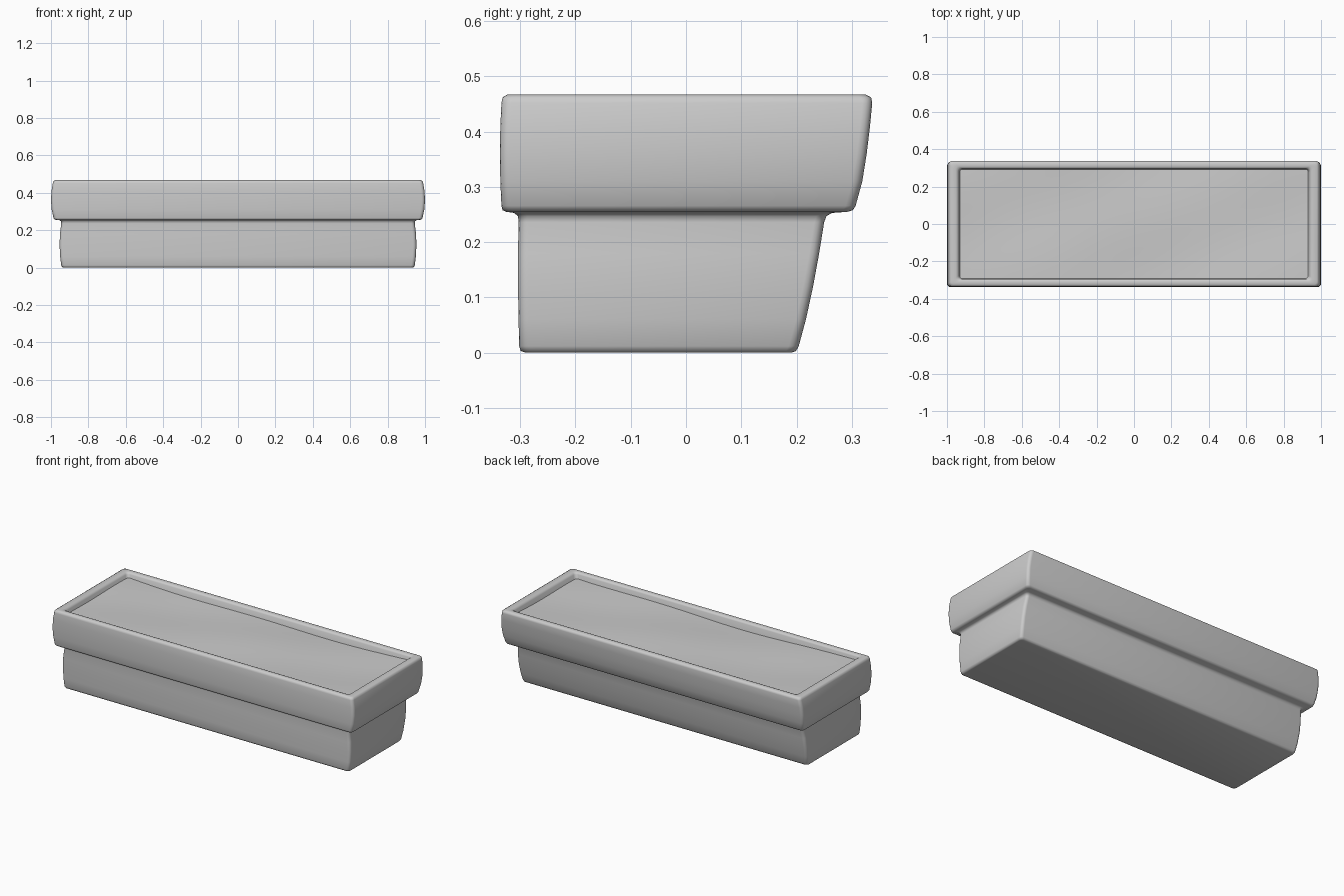
import bpy, bmesh, math

if "Cube" in bpy.data.objects:
    bpy.data.objects.remove(bpy.data.objects["Cube"])


def finish(bm, name, angle):
    bmesh.ops.recalc_face_normals(bm, faces=bm.faces)
    mesh = bpy.data.meshes.new(name)
    bm.to_mesh(mesh)
    bm.free()
    ob = bpy.data.objects.new(name, mesh)
    bpy.context.collection.objects.link(ob)
    bpy.context.view_layer.objects.active = ob
    ob.select_set(True)
    bpy.ops.object.shade_smooth_by_angle(angle=math.radians(angle))
    ob.select_set(False)
    return ob


def ring(bm, z, hx, y0, y1, r=0.018, n=4):
    """Rounded rectangle at height z."""
    verts = []
    corners = [(hx - r, y1 - r), (-hx + r, y1 - r), (-hx + r, y0 + r), (hx - r, y0 + r)]
    for q, (cx, cy) in enumerate(corners):
        for i in range(n + 1):
            a = math.pi / 2 * (q + i / n)
            verts.append(bm.verts.new((cx + r * math.cos(a), cy + r * math.sin(a), z)))
    return verts


# Planter: height, half width, front y, back y, from base up and over the rim
profile = [
    (0.000, 0.932, -0.290, 0.190),
    (0.003, 0.941, -0.299, 0.199),
    (0.012, 0.945, -0.302, 0.204),
    (0.060, 0.951, -0.303, 0.217),
    (0.120, 0.954, -0.304, 0.230),
    (0.180, 0.952, -0.304, 0.241),
    (0.236, 0.945, -0.303, 0.250),
    (0.247, 0.946, -0.304, 0.254),
    (0.253, 0.954, -0.311, 0.264),
    (0.255, 0.972, -0.325, 0.292),
    (0.258, 0.982, -0.332, 0.302),
    (0.266, 0.987, -0.334, 0.307),
    (0.310, 0.996, -0.336, 0.319),
    (0.360, 1.000, -0.337, 0.327),
    (0.410, 0.997, -0.336, 0.333),
    (0.452, 0.990, -0.334, 0.337),
    (0.462, 0.987, -0.332, 0.335),
    (0.467, 0.978, -0.324, 0.326),
    (0.467, 0.953, -0.307, 0.308),
    (0.464, 0.944, -0.299, 0.300),
    (0.456, 0.938, -0.295, 0.295),
    (0.390, 0.920, -0.288, 0.288),
]
bm = bmesh.new()
rings = [ring(bm, *p) for p in profile]
for a, b in zip(rings, rings[1:]):
    for i in range(len(a)):
        j = (i + 1) % len(a)
        bm.faces.new((a[i], a[j], b[j], b[i]))
bm.faces.new(rings[0])
bm.faces.new(rings[-1])
finish(bm, "planter_box", 60)

# Soil: gently uneven surface filling the box, slightly lower in the middle
bm = bmesh.new()
bmesh.ops.create_grid(bm, x_segments=48, y_segments=18, size=1)
for v in bm.verts:
    u, w = v.co.x, v.co.y
    z = 0.425 + 0.010 * u ** 4
    z += 0.005 * math.sin(5.2 * u + 1.1 * w + 0.8) + 0.003 * math.cos(3.1 * w - 4.0 * u)
    v.co = (u * 0.930, w * 0.292, z)
finish(bm, "soil", 60)
